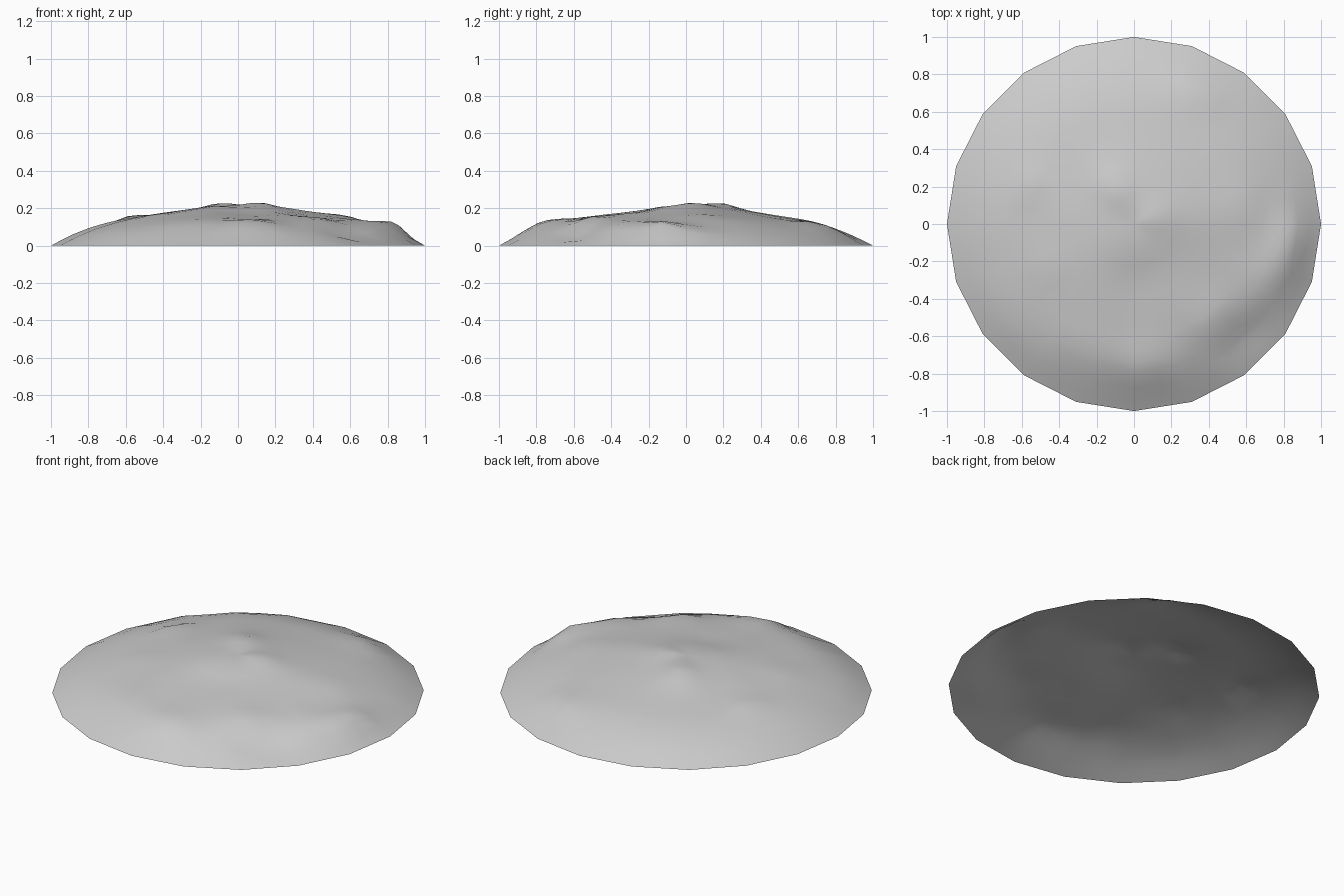
import bpy, bmesh, math, random
from mathutils import noise, Vector

cube = bpy.data.objects.get("Cube")
if cube:
    bpy.data.objects.remove(cube, do_unlink=True)

random.seed(4)
SIDES = 20
SPOKES = SIDES * 2

# radius, height of the smooth mound
PROFILE = [(0, .214), (.15, .212), (.3, .188), (.45, .166), (.6, .143),
           (.7, .123), (.8, .092), (.9, .052), (1, 0)]
RINGS = [.07, .15, .23, .31, .39, .47, .55, .62, .68, .74, .79, .84, .88, .94, 1]

# x, y, rise, width of the lumps and hollows
LUMPS = [(.84, -.1, .056, .1), (.74, -.3, .03, .12), (.05, -.77, .03, .12),
         (-.25, -.7, .015, .14), (.62, -.62, -.03, .13), (.42, -.5, .02, .1),
         (.33, .71, .026, .1), (-.55, .22, .035, .06), (-.1, .2, .024, .1),
         (.1, .03, .016, .08), (.3, .05, .012, .15), (.58, .08, .014, .12),
         (.05, -.3, -.012, .15), (-.48, -.22, .012, .09)]


def height(x, y, r):
    """Profile height plus lumps and a little noise, fading out at the rim."""
    for (r0, z0), (r1, z1) in zip(PROFILE, PROFILE[1:]):
        if r <= r1:
            z = z0 + (z1 - z0) * (r - r0) / (r1 - r0)
            break
    fade = min(1, (1 - r) / .12)
    for lx, ly, rise, width in LUMPS:
        z += fade * rise * math.exp(-((x - lx) ** 2 + (y - ly) ** 2) / width ** 2)
    return z + fade * .005 * noise.noise(Vector((x * 4, y * 4, .5)))


# Open mound shell: rings of vertices on a twenty-sided outline
bm = bmesh.new()
top = bm.verts.new((0, 0, height(0, 0, 0)))
rings = []
for r in RINGS:
    ring = []
    for i in range(SPOKES):
        a = math.tau * i / SPOKES
        d = r * (math.cos(math.pi / SIDES) if i % 2 else 1)
        x, y = d * math.cos(a), d * math.sin(a)
        ring.append(bm.verts.new((x, y, height(x, y, r))))
    rings.append(ring)
for i in range(SPOKES):
    j = (i + 1) % SPOKES
    bm.faces.new((top, rings[0][i], rings[0][j]))
    for inner, outer in zip(rings, rings[1:]):
        bm.faces.new((inner[i], outer[i], outer[j], inner[j]))
for face in bm.faces:
    face.smooth = True

mesh = bpy.data.meshes.new("mound")
bm.to_mesh(mesh)
bm.free()
mound = bpy.data.objects.new("mound", mesh)
bpy.context.collection.objects.link(mound)

# Plain grey surface
grey = bpy.data.materials.new("light_grey")
grey.use_nodes = True
colour = (.6, .6, .6, 1)
grey.diffuse_color = colour
grey.node_tree.nodes["Principled BSDF"].inputs["Base Color"].default_value = colour
mesh.materials.append(grey)
